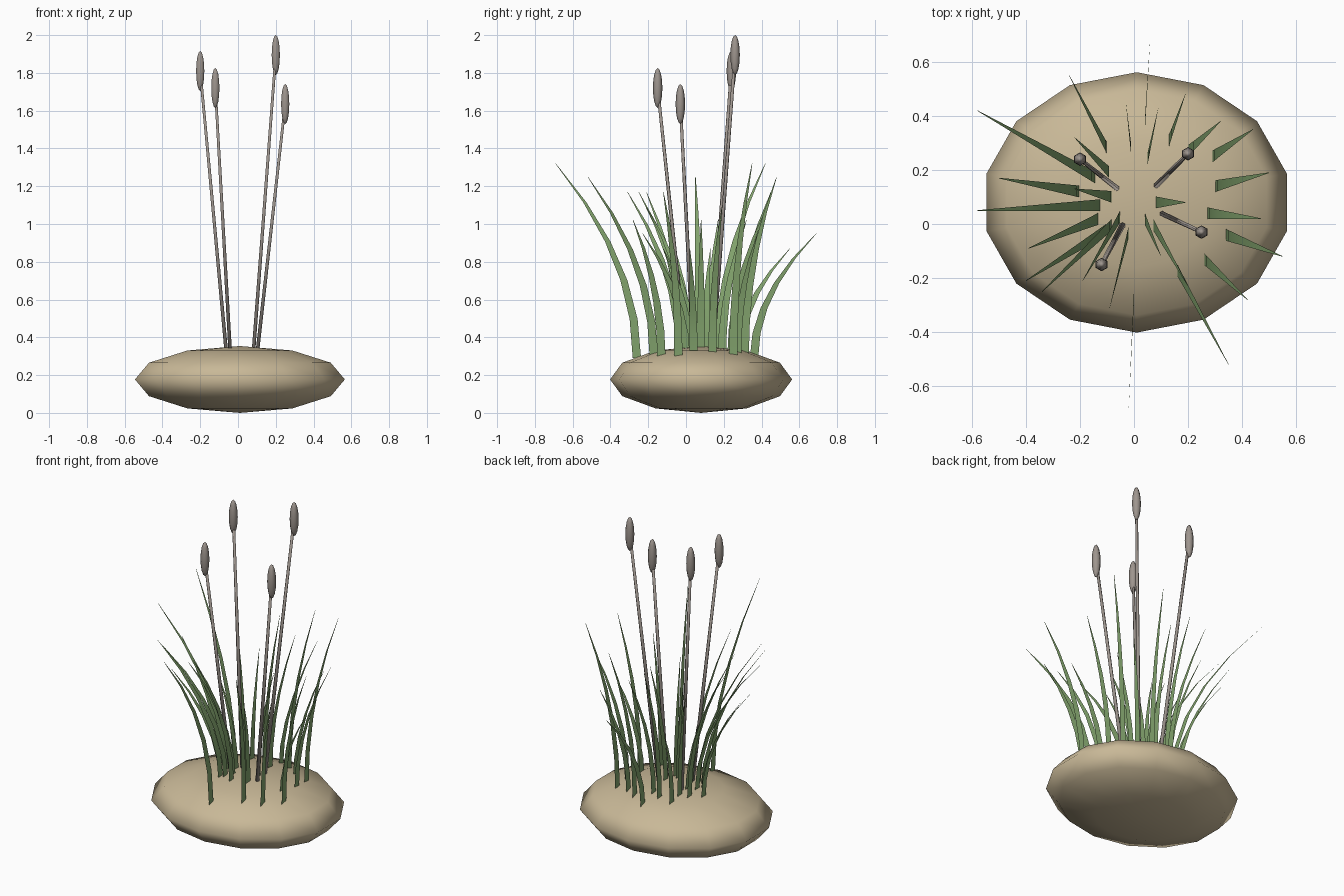
import bpy
import bmesh
from mathutils import Matrix, Vector

default_cube = bpy.data.objects.get("Cube")
if default_cube:
    bpy.data.objects.remove(default_cube, do_unlink=True)


def make_material(name, colour):
    material = bpy.data.materials.new(name)
    material.use_nodes = True
    material.diffuse_color = (*colour, 1)
    shader = material.node_tree.nodes["Principled BSDF"]
    shader.inputs["Base Color"].default_value = (*colour, 1)
    shader.inputs["Roughness"].default_value = 0.9
    return material


def finish(name, bm, material, smooth=True):
    mesh = bpy.data.meshes.new(name)
    bm.to_mesh(mesh)
    bm.free()
    mesh.materials.append(material)
    for polygon in mesh.polygons:
        polygon.use_smooth = smooth
    part = bpy.data.objects.new(name, mesh)
    bpy.context.collection.objects.link(part)
    return part


def make_ellipsoid(name, centre, radii, segments, rings, material):
    bm = bmesh.new()
    bmesh.ops.create_uvsphere(bm, u_segments=segments, v_segments=rings, radius=1)
    bmesh.ops.transform(bm, verts=bm.verts,
                        matrix=Matrix.Translation(centre) @ Matrix.Diagonal((*radii, 1)))
    return finish(name, bm, material)


def make_stem(name, start, end, material):
    axis = end - start
    turn = Vector((0, 0, 1)).rotation_difference(axis).to_matrix().to_4x4()
    bm = bmesh.new()
    bmesh.ops.create_cone(bm, cap_ends=True, segments=6, radius1=0.011, radius2=0.008,
                          depth=axis.length,
                          matrix=Matrix.Translation((start + end) / 2) @ turn)
    return finish(name, bm, material)


def make_blade(name, root, tip, material, steps=5, width=0.044):
    """A flat ribbon that rises steeply, arches outward and narrows to its tip."""
    bm = bmesh.new()
    rows = []
    for step in range(steps + 1):
        t = step / steps
        bend = t * t
        centre = Vector((root.x + (tip.x - root.x) * bend,
                         root.y + (tip.y - root.y) * bend,
                         root.z + (tip.z - root.z) * t))
        half = Vector((0, width / 2 * (1 - 0.95 * bend), 0))
        rows.append((bm.verts.new(centre - half), bm.verts.new(centre + half)))
    for low, high in zip(rows, rows[1:]):
        bm.faces.new((low[0], low[1], high[1], high[0]))
    return finish(name, bm, material)


sand = make_material("pale_sand", (0.58, 0.48, 0.31))
green = make_material("reed_green", (0.22, 0.36, 0.15))
grey = make_material("warm_grey", (0.34, 0.30, 0.27))

# Rounded mound of earth
make_ellipsoid("mound", (0.01, 0.08, 0.177), (0.57, 0.482, 0.177), 14, 6, sand)

# Reed stems, each with an upright seed head
reeds = [
    ((-0.06, 0.13), (-0.2, 0.24, 1.81)),
    ((-0.04, 0), (-0.12, -0.15, 1.72)),
    ((0.08, 0.14), (0.2, 0.26, 1.895)),
    ((0.1, 0.04), (0.25, -0.03, 1.635)),
]
for number, (root, head) in enumerate(reeds, 1):
    make_stem(f"stem_{number}", Vector((*root, 0.3)), Vector(head), grey)
    make_ellipsoid(f"seed_head_{number}", head, (0.025, 0.025, 0.105), 6, 8, grey)

# Leaf blades by tip height: root x, root y, tip x, tip y in hundredths
blades = {
    1.32: [(-14, 17, -58, 42), (0, -26, -2, -69), (29, 25, 44, 35)],
    1.25: [(-12, 7, -58, 5), (16, -17, 35, -52), (13, 31, 19, 48)],
    1.17: [(34, -4, 55, -12), (-10, -2, -40, -21), (-8, 0, -34, -25),
           (-1, 27, -3, 45), (-2, -3, -9, -31)],
    1.09: [(30, 14, 50, 19), (5, 24, 9, 43), (-5, 3, -19, -21)],
    1.02: [(-20, 12, -50, 17), (26, -13, 42, -28), (-9, 19, -22, 32), (8, 8, 19, 8)],
    0.95: [(-13, 2, -39, -9), (4, 36, 6, 69), (20, 27, 32, 38), (7, 0, 20, -23)],
    0.87: [(27, 4, 47, 2), (-10, 28, -24, 55), (4, 2, 10, -12), (-8, 10, -22, 13)],
}
number = 0
for height, spots in blades.items():
    for spot in spots:
        number += 1
        x, y, tip_x, tip_y = (value / 100 for value in spot)
        make_blade(f"leaf_blade_{number}", Vector((x, y, 0.29)),
                   Vector((tip_x, tip_y, height)), green)
